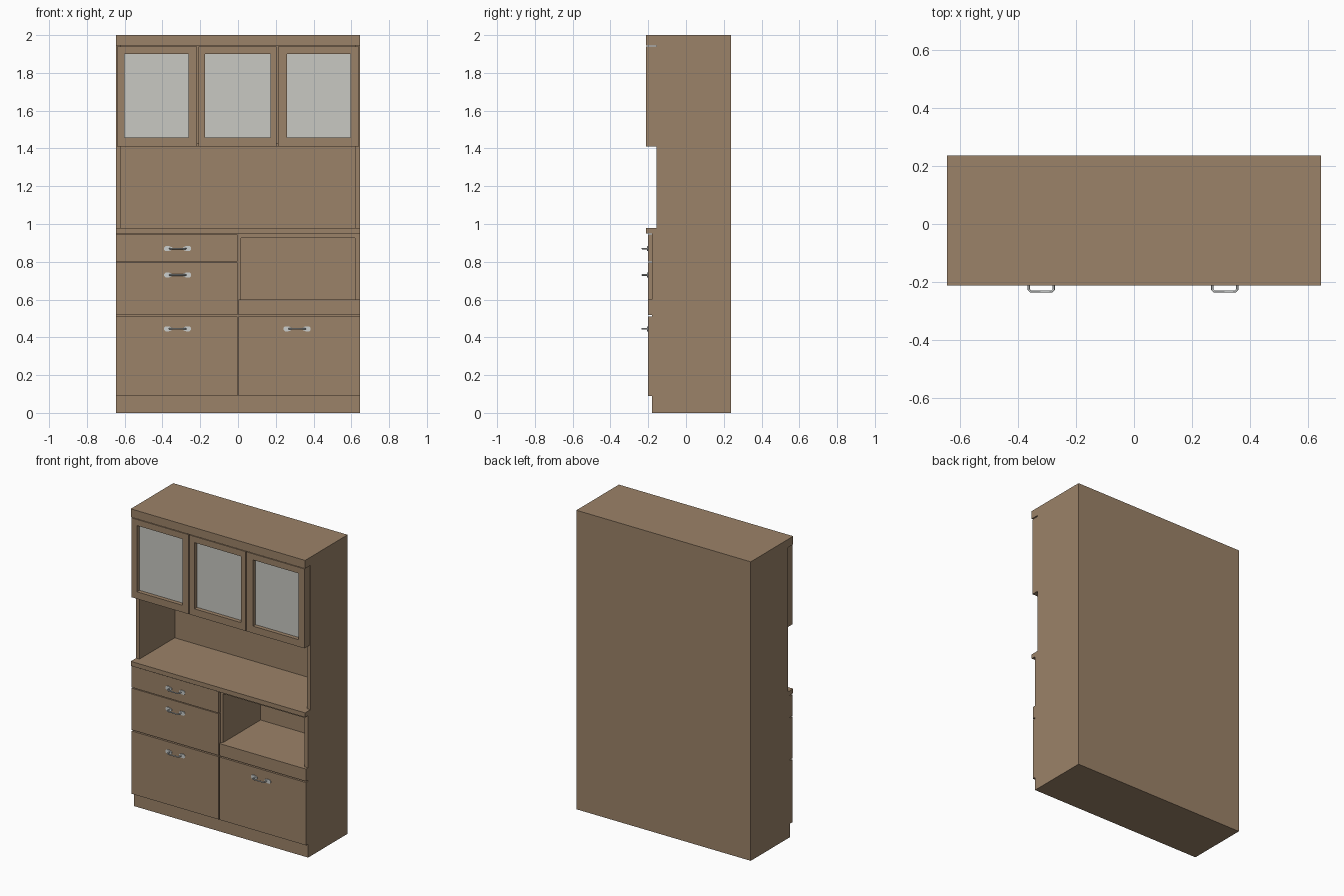
import bpy, bmesh
from mathutils import Vector

cube = bpy.data.objects.get("Cube")
if cube:
    bpy.data.objects.remove(cube, do_unlink=True)


def material(name, r, g, b):
    m = bpy.data.materials.new(name)
    m.use_nodes = True
    m.diffuse_color = (r, g, b, 1)
    m.node_tree.nodes["Principled BSDF"].inputs["Base Color"].default_value = (r, g, b, 1)
    return m


WOOD = material("brown wood", 0.33, 0.225, 0.14)
GLASS = material("pale glass", 0.58, 0.58, 0.54)
METAL = material("light metal", 0.6, 0.62, 0.61)


def finish(name, bm, mat):
    bmesh.ops.recalc_face_normals(bm, faces=bm.faces)
    mesh = bpy.data.meshes.new(name)
    bm.to_mesh(mesh)
    bm.free()
    mesh.materials.append(mat)
    ob = bpy.data.objects.new(name, mesh)
    bpy.context.collection.objects.link(ob)
    return ob


def box(name, x, y, z, mat=WOOD):
    """Box spanning three (low, high) ranges."""
    bm = bmesh.new()
    bmesh.ops.create_cube(bm, size=1)
    for v in bm.verts:
        v.co = Vector([r[0] if c < 0 else r[1] for c, r in zip(v.co, (x, y, z))])
    return finish(name, bm, mat)


W, BACK, CAP = 0.645, 0.237, -0.212
INNER, BACK_IN = 0.62, 0.217
LOW, UP, FRONT = -0.18, -0.155, -0.202
COUNTER, NOOK_TOP, CAP_Z = 0.98, 1.41, 1.945

# Carcass sides and backs
for side, s in (("right", -1), ("left", 1)):
    xs = sorted((s * INNER, s * W))
    box(side + "_lower_side", xs, (LOW, BACK), (0, 0.95))
    box(side + "_upper_side", xs, (UP, BACK), (COUNTER, CAP_Z))
box("lower_back", (-INNER, INNER), (BACK_IN, BACK), (0, 0.95))
box("upper_back", (-INNER, INNER), (BACK_IN, BACK), (COUNTER, CAP_Z))

# Horizontal slabs
box("top_cap", (-W, W), (CAP, BACK), (CAP_Z, 2))
box("upper_cabinet_floor", (-INNER, INNER), (UP, BACK_IN), (NOOK_TOP, 1.43))
box("counter", (-W, W), (CAP, BACK), (0.95, COUNTER))
box("plinth", (-INNER, INNER), (LOW, BACK_IN), (0, 0.09))

# Lower interior: drawer block, divider, open compartment
box("drawer_block", (-INNER, 0), (LOW, BACK_IN), (0.09, 0.95))
box("divider", (0, 0.015), (LOW, BACK_IN), (0.6, 0.95))
box("compartment_ceiling", (0.015, INNER), (LOW, BACK_IN), (0.927, 0.95))
box("compartment_base", (0, INNER), (LOW, BACK_IN), (0.09, 0.6))

# Drawer and door fronts
GAP = 0.003
box("top_drawer_front", (-W, -GAP), (FRONT, LOW), (0.802, 0.944))
box("middle_drawer_front", (-W, -GAP), (FRONT, LOW), (0.518, 0.797))
box("compartment_lip", (GAP, W), (FRONT, LOW), (0.518, 0.6))
box("lower_right_front", (-W, -GAP), (FRONT, LOW), (0.09, 0.51))
box("lower_left_front", (GAP, W), (FRONT, LOW), (0.09, 0.51))


def glazed_door(name, x0, x1, gx0, gx1):
    """Framed door with a recessed pane."""
    z0, z1, gz0, gz1 = NOOK_TOP, 1.941, 1.457, 1.9
    bm = bmesh.new()
    outer = [(x0, z0), (x1, z0), (x1, z1), (x0, z1)]
    inner = [(gx0, gz0), (gx1, gz0), (gx1, gz1), (gx0, gz1)]
    rings = [[bm.verts.new((x, y, z)) for x, z in ring]
             for ring, y in ((outer, CAP), (inner, CAP), (inner, UP), (outer, UP))]
    for a, b in zip(rings, rings[1:] + rings[:1]):
        for i in range(4):
            j = (i + 1) % 4
            bm.faces.new((a[i], a[j], b[j], b[i]))
    finish(name + "_frame", bm, WOOD)
    box(name + "_pane", (gx0, gx1), (-0.185, -0.178), (gz0, gz1), GLASS)


glazed_door("right_door", -0.64, -0.217, -0.6, -0.263)
glazed_door("middle_door", -0.209, 0.205, -0.174, 0.171)
glazed_door("left_door", 0.213, 0.64, 0.26, 0.596)


def handle(name, x, z):
    """Bow handle on two tapered mounting plates."""
    for side, s in (("right", -1), ("left", 1)):
        bm = bmesh.new()
        outline = [(0.028, 0.006), (0.045, 0.013), (0.064, 0.013), (0.071, 0.006)]
        outline += [(px, -pz) for px, pz in reversed(outline)]
        face = bm.faces.new([bm.verts.new((x + s * px, FRONT, z + pz)) for px, pz in outline])
        top = bmesh.ops.extrude_face_region(bm, geom=[face])["geom"]
        verts = [v for v in top if isinstance(v, bmesh.types.BMVert)]
        bmesh.ops.translate(bm, verts=verts, vec=(0, -0.005, 0))
        finish(f"{name}_{side}_plate", bm, METAL)

    # Bow: a square-sectioned strip swept along a rounded path
    half = [(0.043, -0.204), (0.043, -0.226), (0.036, -0.233)]
    path = [(-px, py) for px, py in half] + half[::-1]
    curve = bpy.data.curves.new(name + "_bow", "CURVE")
    curve.dimensions = "3D"
    curve.bevel_depth = 0.004
    curve.bevel_resolution = 2
    curve.use_fill_caps = True
    spline = curve.splines.new("POLY")
    spline.points.add(len(path) - 1)
    for p, (px, py) in zip(spline.points, path):
        p.co = (x + px, py, z, 1)
    curve.materials.append(METAL)
    bpy.context.collection.objects.link(bpy.data.objects.new(name + "_bow", curve))


handle("top_drawer_handle", -0.32, 0.87)
handle("middle_drawer_handle", -0.32, 0.73)
handle("lower_right_handle", -0.32, 0.445)
handle("lower_left_handle", 0.313, 0.445)
